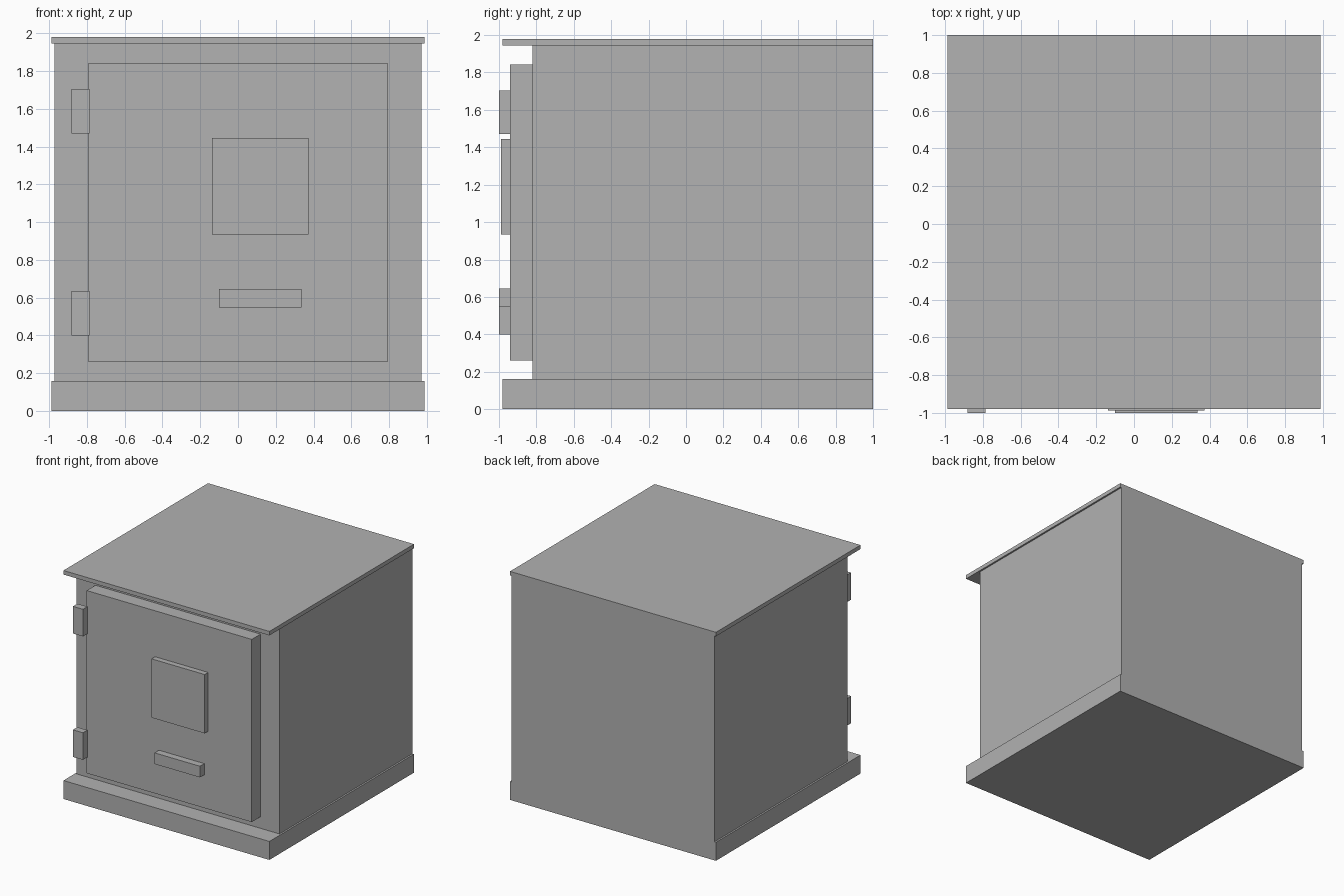
import bpy
import bmesh
from mathutils import Matrix, Vector

if "Cube" in bpy.data.objects:
    bpy.data.objects.remove(bpy.data.objects["Cube"])

grey = bpy.data.materials.new("plain grey")
grey.diffuse_color = (0.445, 0.445, 0.445, 1)
grey.use_nodes = True
grey.node_tree.nodes["Principled BSDF"].inputs["Base Color"].default_value = grey.diffuse_color


def box(name, x, y, z):
    """Box spanning the given (min, max) range on each axis."""
    low, high = (Vector(p) for p in zip(x, y, z))
    bm = bmesh.new()
    bmesh.ops.create_cube(bm, size=1, matrix=Matrix.LocRotScale(
        (low + high) / 2, None, high - low))
    mesh = bpy.data.meshes.new(name)
    bm.to_mesh(mesh)
    bm.free()
    mesh.materials.append(grey)
    obj = bpy.data.objects.new(name, mesh)
    bpy.context.collection.objects.link(obj)
    return obj


# Cabinet: plinth, body and thin lid, flush at the back
box("base", (-0.987, 0.987), (-0.98, 1.0), (0, 0.16))
box("body", (-0.972, 0.972), (-0.82, 1.0), (0.16, 1.945))
box("lid", (-0.987, 0.987), (-0.98, 1.0), (1.945, 1.98))

# Door with its raised panel and handle
box("door", (-0.792, 0.79), (-0.94, -0.82), (0.26, 1.843))
box("door_panel", (-0.137, 0.372), (-0.988, -0.94), (0.935, 1.445))
box("handle", (-0.1, 0.335), (-1.0, -0.94), (0.548, 0.645))

# Hinges on the left edge of the door
for name, bottom in (("lower_hinge", 0.40), ("upper_hinge", 1.47)):
    box(name, (-0.882, -0.786), (-1.0, -0.94), (bottom, bottom + 0.235))
